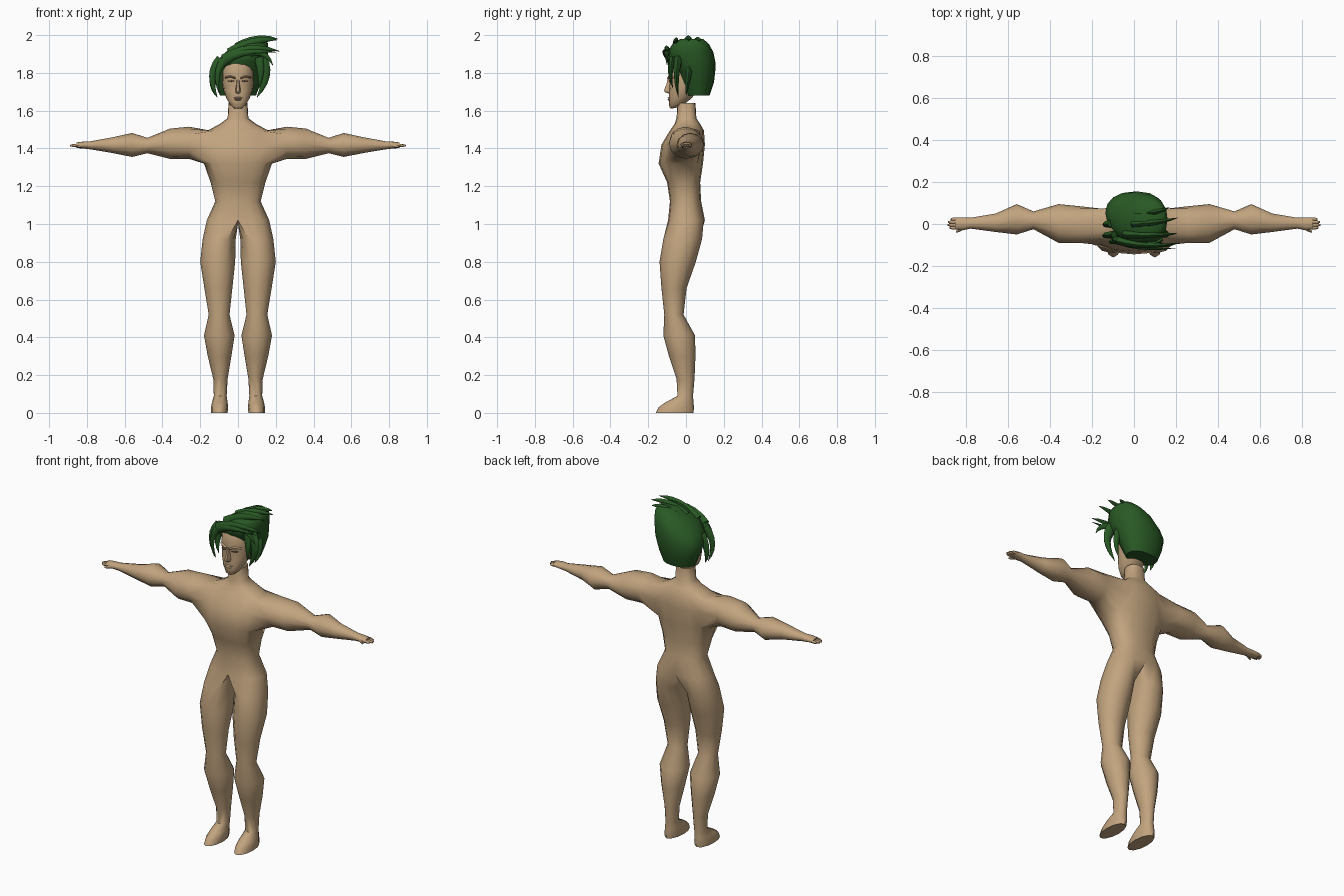
import bpy, bmesh, math
from mathutils import Vector

cube = bpy.data.objects.get("Cube")
if cube:
    bpy.data.objects.remove(cube, do_unlink=True)


def material(name, rgb):
    m = bpy.data.materials.new(name)
    m.use_nodes = True
    m.diffuse_color = (*rgb, 1)
    m.node_tree.nodes["Principled BSDF"].inputs["Base Color"].default_value = (*rgb, 1)
    return m


SKIN = material("skin", (0.54, 0.37, 0.21))
HAIR = material("green hair", (0.022, 0.1, 0.018))
EYE = material("eye brown", (0.16, 0.1, 0.06))
parts = []


def finish(bm, name, mat, mirror=False):
    if mirror:
        geom = bm.verts[:] + bm.edges[:] + bm.faces[:]
        bmesh.ops.mirror(bm, geom=geom, axis='X', merge_dist=0.0001)
        bmesh.ops.remove_doubles(bm, verts=bm.verts[:], dist=0.0001)
    bmesh.ops.recalc_face_normals(bm, faces=bm.faces[:])
    mesh = bpy.data.meshes.new(name)
    bm.to_mesh(mesh)
    bm.free()
    mesh.materials.append(mat)
    ob = bpy.data.objects.new(name, mesh)
    bpy.context.scene.collection.objects.link(ob)
    parts.append(ob)


def power(v, e):
    return math.copysign(abs(v) ** e, v) if abs(v) > 1e-6 else 0.0


def oval(lo_a, hi_a, lo_b, hi_b, angles, e=1.0):
    """Points of a squarish oval inside the given limits."""
    for t in angles:
        t = math.radians(t)
        yield ((lo_a + hi_a) / 2 + (hi_a - lo_a) / 2 * power(math.cos(t), e),
               (lo_b + hi_b) / 2 + (hi_b - lo_b) / 2 * power(math.sin(t), e))


def bridge(bm, a, b, closed=True):
    n = len(a)
    for i in range(n if closed else n - 1):
        j = (i + 1) % n
        bm.faces.new((a[i], a[j], b[j], b[i]))


def loft(name, rings, mat, mirror=False):
    bm = bmesh.new()
    loops = [[bm.verts.new(p) for p in r] for r in rings]
    for a, b in zip(loops, loops[1:]):
        bridge(bm, a, b)
    bm.faces.new(loops[0])
    bm.faces.new(loops[-1])
    finish(bm, name, mat, mirror)


# Body: half a torso, with the arm and the leg grown from its openings
bm = bmesh.new()
half_angles = [22.5 * (i - 4) for i in range(9)]
torso = [  # height, half width, front, back
    (1.02, .165, -.095, .10), (1.12, .12, -.085, .08), (1.22, .145, -.10, .075),
    (1.32, .18, -.145, .09), (1.42, .19, -.13, .10), (1.495, .16, -.085, .095),
    (1.53, .095, -.06, .075), (1.56, .055, -.05, .055), (1.64, .05, -.045, .05)]
rows = [[bm.verts.new((x, y, z)) for x, y in oval(-w, w, f, b, half_angles, .8)]
        for z, w, f, b in torso]
low, high = 3, 5
for r in range(len(rows) - 1):
    if low <= r < high:
        bridge(bm, rows[r][:3], rows[r + 1][:3], False)
        bridge(bm, rows[r][6:], rows[r + 1][6:], False)
    else:
        bridge(bm, rows[r], rows[r + 1], False)

# Arm
loop = rows[low][2:7] + [rows[low + 1][6]] + rows[high][6:1:-1] + [rows[low + 1][2]]
arm = [  # x, bottom, top, front, back
    (.26, 1.345, 1.515, -.09, .085), (.36, 1.345, 1.505, -.09, .095),
    (.48, 1.375, 1.456, -.025, .06), (.56, 1.355, 1.482, -.05, .095),
    (.66, 1.375, 1.46, -.038, .05), (.78, 1.395, 1.438, -.022, .03),
    (.82, 1.4, 1.436, -.03, .032), (.855, 1.402, 1.432, -.026, .03)]
for x, lo, hi, f, b in arm:
    ring = [bm.verts.new((x, y, z))
            for y, z in oval(f, b, lo, hi, [30 * (i - 5) for i in range(12)])]
    bridge(bm, loop, ring)
    loop = ring
bm.faces.new(loop)

# Leg and foot
loop = rows[0] + [bm.verts.new((0, y, 1.0)) for y in (.05, 0, -.05)]
leg = [  # height, inner, outer, front, back
    (.92, .012, .187, -.12, .085), (.80, .015, .20, -.14, .052),
    (.66, .03, .178, -.13, .003), (.52, .045, .155, -.115, -.013),
    (.41, .018, .18, -.12, .048), (.30, .035, .16, -.09, .05),
    (.18, .055, .131, -.05, .045), (.09, .06, .128, -.045, .037),
    (.055, .055, .138, -.11, .04), (.03, .052, .143, -.145, .042),
    (0, .055, .143, -.16, .04)]
for z, lo, hi, f, b in leg:
    ring = [bm.verts.new((x, y, z))
            for x, y in oval(lo, hi, f, b, [30 * (i - 4) for i in range(12)])]
    bridge(bm, loop, ring)
    loop = ring
bm.faces.new(loop)
finish(bm, "body", SKIN, True)

# Fingers and thumbs
circle = [60 * i for i in range(6)]


def digit(name, root, tip, r):
    a, b = Vector(root), Vector(tip)
    rings = []
    for t, s in ((0, 1), (.7, .95), (1, .5)):
        c = a.lerp(b, t)
        rings.append([(c.x, y, z) for y, z in
                      oval(c.y - r * s, c.y + r * s, c.z - r * s, c.z + r * s, circle)])
    loft(name, rings, SKIN, True)


for i, reach in enumerate((.88, .89, .887, .875)):
    y = -.018 + .0135 * i
    digit("finger", (.84, y, 1.417), (reach, y, 1.415), .0085)
digit("thumb", (.815, -.02, 1.415), (.85, -.037, 1.41), .008)

# Head, with the jaw rising towards the back
around = [22.5 * i for i in range(16)]
head = [  # height, half width, front, back, tilt
    (1.61, .022, -.08, -.03, .2), (1.618, .045, -.088, .03, .4),
    (1.65, .064, -.091, .05, .3), (1.70, .077, -.091, .075, .12),
    (1.745, .083, -.087, .09, 0), (1.775, .085, -.093, .095, 0),
    (1.83, .083, -.088, .10, 0), (1.88, .065, -.07, .09, 0),
    (1.915, .025, -.03, .05, 0)]
loft("head", [[(x, y, z + k * (y - f)) for x, y in oval(-w, w, f, b, around, .9)]
              for z, w, f, b, k in head], SKIN)

# Nose, lips, brows and eyes
nose = [(1.775, .008, -.096), (1.74, .010, -.103), (1.71, .016, -.116),
        (1.698, .016, -.112), (1.692, .010, -.096)]
loft("nose", [[(-w, -.08, z), (-w * .5, f, z), (w * .5, f, z), (w, -.08, z)]
              for z, w, f in nose], SKIN)
for name, z, w in (("upper_lip", 1.668, .024), ("lower_lip", 1.658, .019)):
    loft(name, [[(w * s, y, q) for y, q in
                 oval(-.09 - .009 * k, -.07, z - .005 * k, z + .005 * k, circle)]
                for s, k in ((-1, .3), (-.4, 1), (.4, 1), (1, .3))], SKIN)
loft("brow", [[(x, y, q) for y, q in oval(f, f + .03, z - .006, z + .006, circle)]
              for x, f, z in ((.012, -.1, 1.772), (.04, -.095, 1.782), (.068, -.07, 1.776))],
     SKIN, True)
loft("eye", [[(x, y, q) for y, q in oval(f, f + .008, 1.757 - h, 1.757 + h, circle)]
             for x, f, h in ((.02, -.092, .002), (.035, -.089, .005), (.054, -.079, .002))],
     EYE, True)

# Hair mass, leaning to the left
hair = [  # height, centre, half width, front, back
    (1.68, 0, .095, 0, .125), (1.75, 0, .122, -.03, .148),
    (1.81, .003, .14, -.05, .155), (1.86, .02, .135, -.092, .155),
    (1.91, .047, .112, -.1, .145), (1.955, .08, .08, -.07, .12),
    (1.98, .095, .045, -.03, .09)]
loft("hair_mass", [[(x, y, z) for x, y in oval(c - w, c + w, f, b, around, .9)]
                   for z, c, w, f, b in hair], HAIR)


def lock(name, a, b, c, r):
    """A tapered lock of hair along a bent path."""
    a, b, c = Vector(a), Vector(b), Vector(c)
    rings = []
    for i in range(7):
        t = i / 6
        p = a * (1 - t) ** 2 + b * 2 * t * (1 - t) + c * t * t
        d = ((b - a) * (1 - t) + (c - b) * t).normalized()
        u = d.cross(Vector((0, 1, 0))).normalized()
        v = d.cross(u)
        s = r * (1 - t) ** .7 + .001
        rings.append([p + u * m + v * n for m, n in oval(-s, s, -s * .7, s * .7, circle)])
    loft(name, rings, HAIR)


for a, b, c, r in (
        ((-.09, -.05, 1.87), (-.17, -.06, 1.79), (-.11, -.05, 1.67), .028),
        ((-.07, -.08, 1.87), (-.13, -.09, 1.81), (-.1, -.08, 1.69), .022),
        ((-.1, 0, 1.85), (-.155, 0, 1.76), (-.12, -.01, 1.68), .03),
        ((.12, -.04, 1.87), (.18, -.06, 1.79), (.1, -.04, 1.67), .035),
        ((.11, -.07, 1.88), (.13, -.09, 1.8), (.11, -.07, 1.72), .025),
        ((.11, .02, 1.84), (.155, .01, 1.76), (.11, 0, 1.68), .03)):
    lock("side_lock", a, b, c, r)
for a, b, c, r in (
        ((-.09, -.07, 1.85), (0, -.13, 1.93), (.2, -.115, 1.91), .025),
        ((-.07, -.08, 1.87), (.05, -.12, 1.96), (.22, -.09, 1.915), .03),
        ((-.04, -.05, 1.9), (.08, -.06, 1.99), (.21, -.045, 1.975), .032),
        ((0, 0, 1.93), (.1, 0, 2.0), (.21, .03, 1.98), .03),
        ((.02, .05, 1.93), (.11, .05, 1.99), (.17, .08, 1.975), .03),
        ((.03, -.08, 1.9), (.14, -.11, 1.94), (.185, -.1, 1.84), .025)):
    lock("swept_lock", a, b, c, r)

# Smooth shading
for ob in bpy.context.selected_objects:
    ob.select_set(False)
for ob in parts:
    ob.select_set(True)
bpy.context.view_layer.objects.active = parts[0]
bpy.ops.object.shade_smooth_by_angle(angle=math.radians(60))
